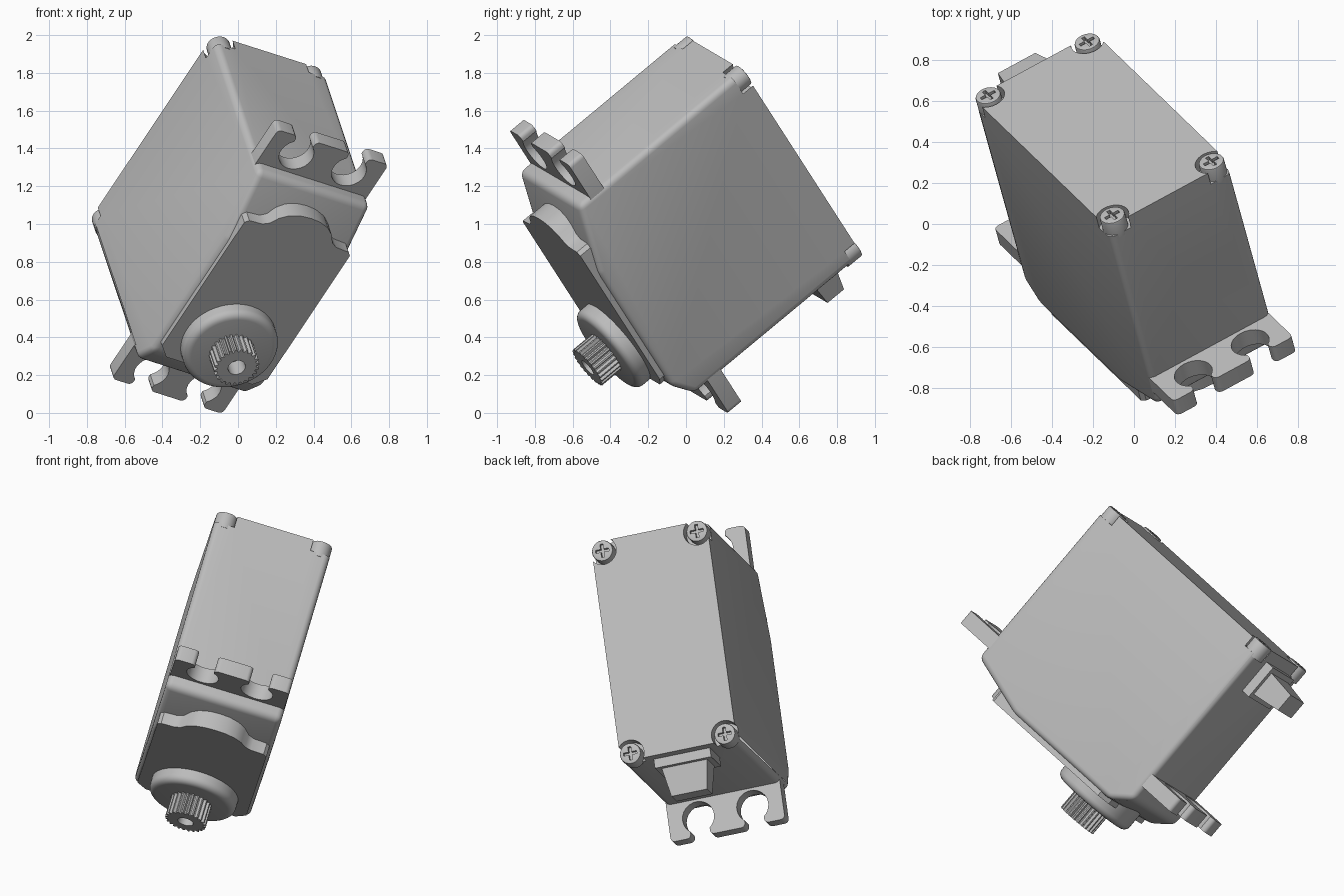
import bpy, bmesh
from math import sin, cos, pi, radians
from mathutils import Matrix, Vector

if "Cube" in bpy.data.objects:
    bpy.data.objects.remove(bpy.data.objects["Cube"])

grey = bpy.data.materials.new("light_grey")
grey.use_nodes = True
COLOUR = (0.5, 0.5, 0.5, 1)
grey.diffuse_color = COLOUR
grey.node_tree.nodes["Principled BSDF"].inputs["Base Color"].default_value = COLOUR

# tilted frame: local x = width, y = length, z = shaft direction
W = Vector((0.8467, 0.459, -0.27)).normalized()
H = W.cross(Vector((0.49, -0.472, 0.7327))).normalized()
L = H.cross(W)
FRAME = Matrix.Translation((-0.167, 0.463, 1.41)) @ Matrix((W, L, H)).transposed().to_4x4()


def finish(name, bm):
    bmesh.ops.recalc_face_normals(bm, faces=bm.faces)
    mesh = bpy.data.meshes.new(name)
    bm.to_mesh(mesh)
    bm.free()
    mesh.materials.append(grey)
    ob = bpy.data.objects.new(name, mesh)
    bpy.context.collection.objects.link(ob)
    ob.matrix_world = FRAME
    return ob


def prism(points, vec):
    """Closed outline of 3D points extruded along vec."""
    bm = bmesh.new()
    face = bm.faces.new([bm.verts.new(p) for p in points])
    new = bmesh.ops.extrude_face_region(bm, geom=[face])["geom"]
    bmesh.ops.translate(bm, vec=vec, verts=[g for g in new if isinstance(g, bmesh.types.BMVert)])
    return bm


def bevel(bm, width, rule, segments=4):
    edges = [e for e in bm.edges if rule(e)]
    bmesh.ops.bevel(bm, geom=edges, offset=width, segments=segments, profile=0.5, affect='EDGES')
    return bm


def ring(radius, x, y, z, n=32):
    return [(x + radius * cos(2 * pi * i / n), y + radius * sin(2 * pi * i / n), z) for i in range(n)]


def cylinder(radius, x, y, z0, z1, n=32):
    return prism(ring(radius, x, y, z0, n), (0, 0, z1 - z0))


def cut(ob, *cutters):
    bpy.context.view_layer.update()
    for c in cutters:
        c.hide_render = True
        mod = ob.modifiers.new("cut", 'BOOLEAN')
        mod.object = c
        mod.solver = 'EXACT'
    bpy.context.view_layer.objects.active = ob
    for mod in list(ob.modifiers):
        bpy.ops.object.modifier_apply(modifier=mod.name)
    for c in cutters:
        bpy.data.objects.remove(c)


def smooth(ob):
    bpy.ops.object.select_all(action='DESELECT')
    ob.select_set(True)
    bpy.context.view_layer.objects.active = ob
    bpy.ops.object.shade_smooth_by_angle(angle=radians(28))


parts = []
SCREWS = [(x, y) for x in (-0.286, 0.286) for y in (-0.62, 0.62)]

# case: side profile extruded across the width, soft edges except at the base
profile = [(-0.66, 0), (0.68, 0), (0.68, 1.155), (0.28, 1.262), (-0.53, 1.262), (-0.66, 1.17)]
body = prism([(-0.35, y, z) for y, z in profile], (0.7, 0, 0))
bevel(body, 0.035, lambda e: max(v.co.z for v in e.verts) > 0.01)
case = finish("case", body)
notches = [finish("notch", cylinder(0.082, x, y, -0.1, 0.07)) for x, y in SCREWS]
cut(case, *notches)
parts.append(case)

# corner screws with cross slots
for x, y in SCREWS:
    head = finish("corner_screw", bevel(cylinder(0.063, x, y, -0.008, 0.09), 0.008,
                  lambda e: max(v.co.z for v in e.verts) < 0, 2))
    slots = []
    for a, b in ((0.04, 0.009), (0.009, 0.04)):
        outline = [(x - a, y - b, -0.05), (x + a, y - b, -0.05), (x + a, y + b, -0.05), (x - a, y + b, -0.05)]
        slots.append(finish("slot", prism(outline, (0, 0, 0.065))))
    cut(head, *slots)
    parts.append(head)


# mounting ears with two open screw holes each
def ear(name, side, base, tip):
    hole_y, r, s = tip - 0.115, 0.095, 0.058
    pts = [(-0.345, base), (-0.345, tip)]
    gap = pi / 2 - math_asin(s / r)
    for c in (-0.164, 0.164):
        pts.append((c - s, tip))
        span = 2 * pi - (pi - 2 * gap)
        for i in range(25):
            a = pi - gap + span * i / 24
            pts.append((c + r * cos(a), hole_y + r * sin(a)))
        pts.append((c + s, tip))
    pts += [(0.345, tip), (0.345, base)]
    bm = prism([(x, y * side, 0.985) for x, y in pts], (0, 0, 0.093))
    bevel(bm, 0.025, lambda e: all(abs(abs(v.co.y) - tip) < 1e-4 for v in e.verts)
          and abs(e.verts[0].co.z - e.verts[1].co.z) > 0.05)
    parts.append(finish(name, bm))


def math_asin(v):
    from math import asin
    return asin(v)


ear("front_ear", 1, 0.62, 0.912)
ear("rear_ear", -1, 0.60, 0.885)

# raised gear cover with a rounded nose
half = [(0.27, -0.52), (0.33, -0.46), (0.33, 0.43), (0.31, 0.45), (0.23, 0.455), (0.195, 0.475),
        (0.165, 0.52), (0.12, 0.555), (0.06, 0.575)]
outline = half + [(0, 0.58)] + [(-x, y) for x, y in reversed(half)]
parts.append(finish("gear_cover", prism([(x, y, 1.15) for x, y in outline], (0, 0, 0.14))))

# round boss around the shaft
SHAFT = -0.314
boss = cylinder(0.258, 0, SHAFT, 1.2, 1.375, 64)
bevel(boss, 0.04, lambda e: min(v.co.z for v in e.verts) > 1.37, 5)
parts.append(finish("shaft_boss", boss))

# splined output shaft with a centre hole
teeth = 24
spline = []
for i in range(teeth * 4):
    r = 0.122 if i % 4 < 2 else 0.106
    a = 2 * pi * i / (teeth * 4)
    spline.append((r * cos(a), SHAFT + r * sin(a), 1.35))
shaft = finish("output_shaft", prism(spline, (0, 0, 0.155)))
cut(shaft, finish("bore", cylinder(0.047, 0, SHAFT, 1.4, 1.6)))
parts.append(shaft)


# cable outlet: flange and tapering block
def taper(name, y0, y1, start, end):
    bm = bmesh.new()
    loops = []
    for y, (w, z0, z1) in ((y0, start), (y1, end)):
        loops.append([bm.verts.new(p) for p in ((-w, y, z0), (w, y, z0), (w, y, z1), (-w, y, z1))])
    for loop in loops:
        bm.faces.new(loop)
    for i in range(4):
        j = (i + 1) % 4
        bm.faces.new((loops[0][i], loops[0][j], loops[1][j], loops[1][i]))
    parts.append(finish(name, bm))


taper("cable_flange", -0.62, -0.715, (0.17, 0.07, 0.29), (0.17, 0.07, 0.29))
taper("cable_outlet", -0.70, -0.885, (0.14, 0.10, 0.265), (0.108, 0.125, 0.24))

for ob in parts:
    smooth(ob)
